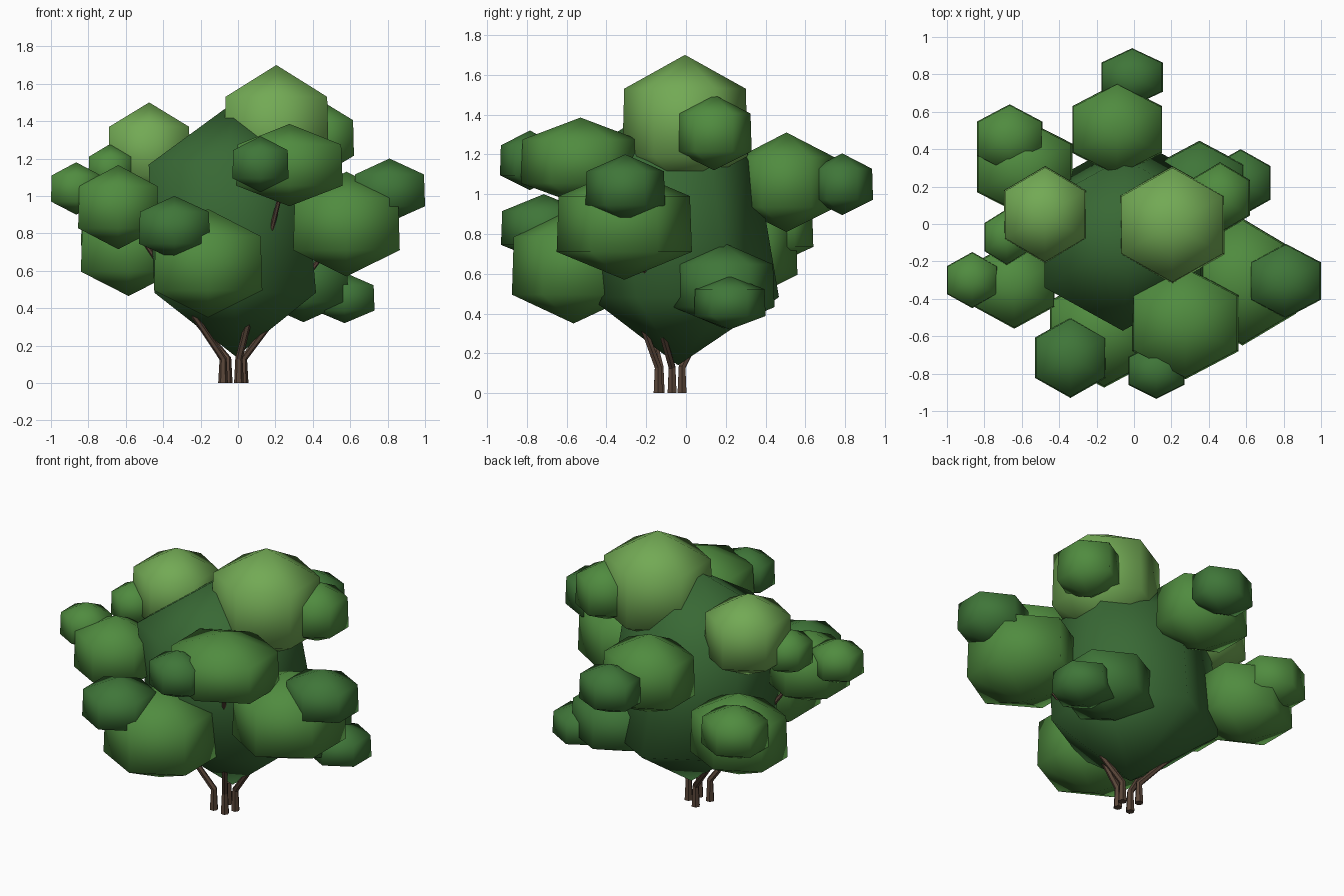
import bpy
import bmesh
from math import sin, cos, pi

if "Cube" in bpy.data.objects:
    bpy.data.objects.remove(bpy.data.objects["Cube"])


def material(name, rgb):
    m = bpy.data.materials.new(name)
    m.diffuse_color = (*rgb, 1)
    m.use_nodes = True
    m.node_tree.nodes["Principled BSDF"].inputs["Base Color"].default_value = m.diffuse_color
    return m


CORE = material("core_green", (0.04, 0.14, 0.035))
DARK = material("dark_green", (0.05, 0.18, 0.04))
MID = material("mid_green", (0.08, 0.26, 0.05))
LIGHT = material("light_green", (0.17, 0.40, 0.09))
BARK = material("bark", (0.10, 0.06, 0.04))


def clump(name, centre, half, mat, low=(0, 0, 1), high=(0, 0, 0.97)):
    """Smooth six-sided, two-ring ball; low/high = shift x, y and scale of a ring."""
    pts = []
    for z, (dx, dy, s) in ((-0.5, low), (0.5, high)):
        for k in range(6):
            a = k * pi / 3
            pts.append((centre[0] + dx + s * half[0] * sin(a) / sin(pi / 3),
                        centre[1] + dy + s * half[1] * cos(a),
                        centre[2] + z * half[2]))
    pts += [(centre[0], centre[1], centre[2] + s * half[2]) for s in (-1, 1)]
    bm = bmesh.new()
    v = [bm.verts.new(p) for p in pts]
    for k in range(6):
        n = (k + 1) % 6
        bm.faces.new((v[n], v[k], v[k + 6], v[n + 6]))
        bm.faces.new((v[k], v[n], v[12]))
        bm.faces.new((v[n + 6], v[k + 6], v[13]))
    bmesh.ops.recalc_face_normals(bm, faces=bm.faces)
    me = bpy.data.meshes.new(name)
    bm.to_mesh(me)
    bm.free()
    me.shade_smooth()
    me.materials.append(mat)
    bpy.context.collection.objects.link(bpy.data.objects.new(name, me))


def stem(name, path):
    """Tapered six-sided branch along a bent path."""
    cu = bpy.data.curves.new(name, 'CURVE')
    cu.dimensions = '3D'
    cu.bevel_depth = 0.026
    cu.bevel_resolution = 1
    cu.use_fill_caps = True
    sp = cu.splines.new('POLY')
    sp.points.add(len(path) - 1)
    for pt, co, r in zip(sp.points, path, (1.0, 0.75, 0.4)):
        pt.co = (*co, 1)
        pt.radius = r
    sp.use_smooth = False
    cu.materials.append(BARK)
    bpy.context.collection.objects.link(bpy.data.objects.new(name, cu))


# crown core, leaning slightly to the front left
clump("crown_core", (-0.01, -0.04, 0.825), (0.48, 0.53, 0.685), CORE,
      (-0.005, 0.03, 0.90), (-0.05, -0.07, 0.87))

# big clumps: centre and half extents
clump("crown_top", (0.205, -0.005, 1.36), (0.28, 0.315, 0.34), LIGHT)
clump("crown_top_left", (-0.475, 0.05, 1.24), (0.22, 0.26, 0.26), LIGHT)
clump("front_upper_clump", (0.275, -0.53, 1.165), (0.285, 0.30, 0.22), MID)
clump("right_clump", (0.58, -0.31, 0.85), (0.285, 0.34, 0.28), MID)
clump("front_lower_clump", (-0.16, -0.565, 0.64), (0.29, 0.31, 0.29), MID)
clump("left_clump", (-0.64, -0.325, 0.94), (0.215, 0.235, 0.225), MID)
clump("back_left_clump", (-0.585, 0.30, 0.725), (0.255, 0.26, 0.26), MID)
clump("back_clump", (-0.09, 0.505, 1.06), (0.24, 0.25, 0.25), MID)
clump("back_right_clump", (0.35, 0.19, 0.54), (0.24, 0.255, 0.215), DARK)

# small tufts sitting on the clumps
TUFTS = [
    ("front_upper_tuft", (0.12, -0.785, 1.17), (0.15, 0.15, 0.15), DARK),
    ("right_tuft", (0.81, -0.305, 1.03), (0.19, 0.20, 0.17), DARK),
    ("front_lower_tuft", (-0.34, -0.715, 0.83), (0.19, 0.215, 0.17), DARK),
    ("left_tuft", (-0.865, -0.30, 1.04), (0.135, 0.15, 0.14), MID),
    ("left_upper_tuft", (-0.68, -0.07, 1.14), (0.12, 0.15, 0.14), MID),
    ("back_left_tuft", (-0.665, 0.455, 0.82), (0.175, 0.185, 0.17), MID),
    ("back_tuft", (-0.01, 0.785, 1.05), (0.165, 0.155, 0.155), DARK),
    ("right_upper_tuft", (0.46, 0.14, 1.31), (0.16, 0.19, 0.19), MID),
    ("back_right_tuft", (0.57, 0.22, 0.455), (0.16, 0.18, 0.135), DARK),
]
for t in TUFTS:
    clump(*t)

# stems: vertical foot, then leaning out into a clump
STEMS = [
    ("left_stem", (-0.08, -0.13), (-0.62, -0.32, 0.93)),
    ("back_left_stem", (-0.055, -0.02), (-0.55, 0.28, 0.72)),
    ("front_stem", (0.005, -0.14), (0.25, -0.50, 1.10)),
    ("right_stem", (0.03, -0.07), (0.58, -0.28, 0.85)),
]
for name, (x, y), tip in STEMS:
    stem(name, [(x, y, 0), (x, y, 0.13), tip])
